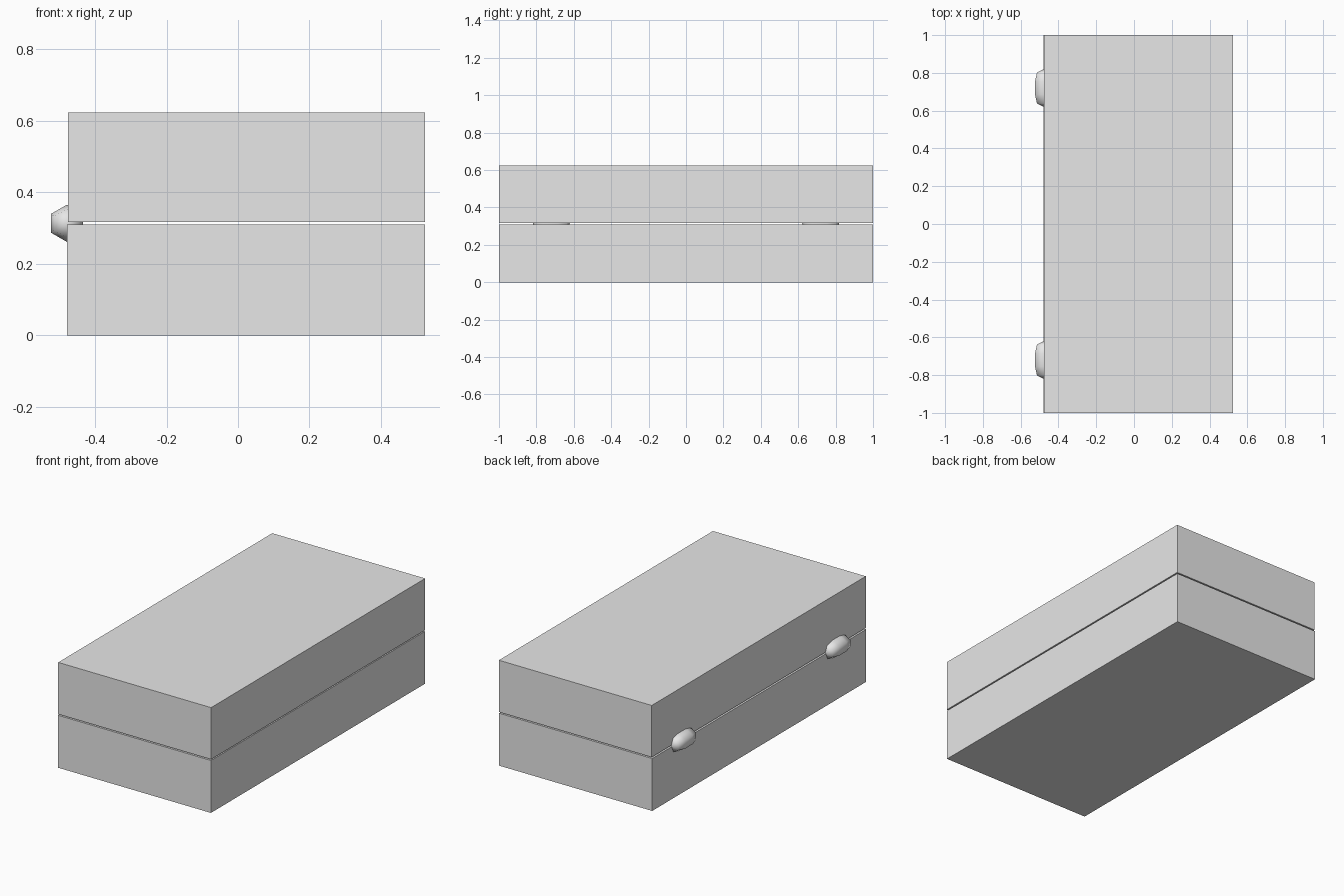
import bpy, bmesh
from math import sin, cos, pi

cube = bpy.data.objects.get("Cube")
if cube:
    bpy.data.objects.remove(cube, do_unlink=True)

# One plain grey material for the whole model
grey = bpy.data.materials.new("light_grey")
grey.use_nodes = True
grey.diffuse_color = (0.8, 0.8, 0.8, 1)
grey.node_tree.nodes["Principled BSDF"].inputs["Base Color"].default_value = grey.diffuse_color


def finish(name, bm):
    bmesh.ops.recalc_face_normals(bm, faces=bm.faces)
    mesh = bpy.data.meshes.new(name)
    bm.to_mesh(mesh)
    bm.free()
    mesh.materials.append(grey)
    obj = bpy.data.objects.new(name, mesh)
    bpy.context.collection.objects.link(obj)
    return obj


def box(name, low, high):
    bm = bmesh.new()
    bmesh.ops.create_cube(bm, size=1)
    for v in bm.verts:
        for i in range(3):
            v.co[i] = low[i] if v.co[i] < 0 else high[i]
    return finish(name, bm)


def hinge(name, y):
    # Six-sided barrel along y, tapering to a point at both ends
    bm = bmesh.new()
    x, z, sides = -0.479, 0.3135, 6
    profile = [(0.04, -0.082), (0.052, -0.034), (0.052, 0.034), (0.04, 0.082)]
    rings = [[bm.verts.new((x + r * sin(2 * pi * k / sides), y + dy,
                            z + r * cos(2 * pi * k / sides))) for k in range(sides)]
             for r, dy in profile]
    for a, b in zip(rings, rings[1:]):
        for k in range(sides):
            n = (k + 1) % sides
            bm.faces.new((a[k], a[n], b[n], b[k]))
    for ring, dy in ((rings[0], -0.099), (rings[-1], 0.099)):
        tip = bm.verts.new((x, y + dy, z))
        for k in range(sides):
            bm.faces.new((ring[k], ring[(k + 1) % sides], tip))
    for f in bm.faces:
        f.smooth = True
    return finish(name, bm)


# Two halves of the case with a thin gap between them
box("case_bottom", (-0.479, -1, 0), (0.523, 1, 0.31))
box("case_lid", (-0.476, -1, 0.317), (0.524, 1, 0.623))

# Hinges on the right side
hinge("front_hinge", -0.72)
hinge("back_hinge", 0.72)
